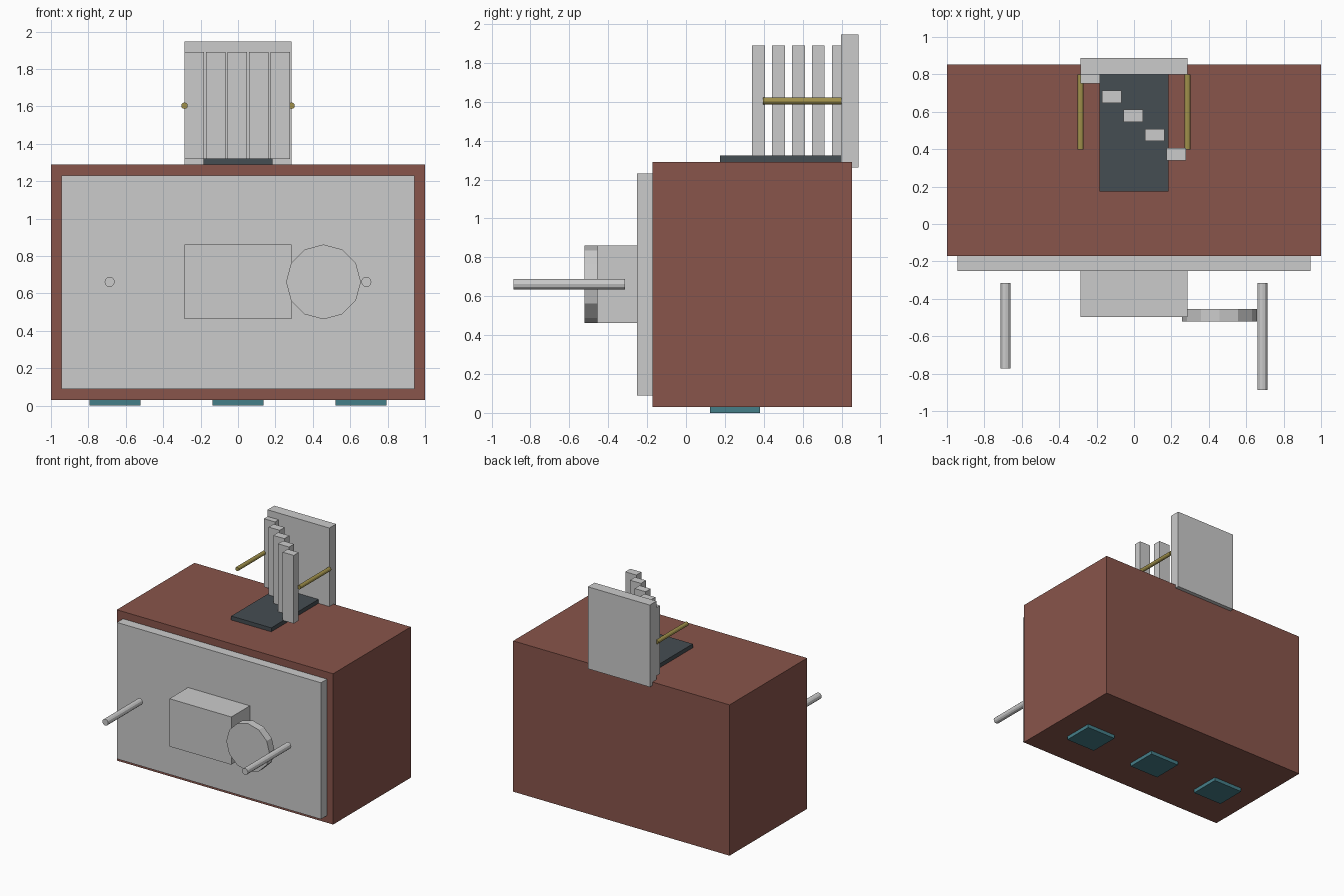
import bpy, math

if "Cube" in bpy.data.objects:
    bpy.data.objects.remove(bpy.data.objects["Cube"])


def paint(name, rgb):
    m = bpy.data.materials.new(name)
    m.diffuse_color = (*rgb, 1)
    m.use_nodes = True
    m.node_tree.nodes["Principled BSDF"].inputs["Base Color"].default_value = m.diffuse_color
    return m


red = paint("brick_red", (0.25, 0.09, 0.07))
brass = paint("brass", (0.35, 0.28, 0.07))
teal = paint("teal", (0.06, 0.21, 0.25))
slate = paint("slate", (0.06, 0.075, 0.085))


def finish(name, mat):
    o = bpy.context.object
    o.name = name
    if mat:
        o.data.materials.append(mat)
    return o


def box(name, x, y, z, mat=None):
    """Box from (min, max) ranges."""
    r = (x, y, z)
    bpy.ops.mesh.primitive_cube_add(size=1, location=[(a + b) / 2 for a, b in r])
    o = finish(name, mat)
    o.scale = [b - a for a, b in r]
    bpy.ops.object.transform_apply(location=False, rotation=False, scale=True)
    return o


def rod(name, x, y, z, radius, sides=12, mat=None):
    """Cylinder along y, y given as (min, max)."""
    bpy.ops.mesh.primitive_cylinder_add(
        vertices=sides, radius=radius, depth=y[1] - y[0],
        location=(x, (y[0] + y[1]) / 2, z), rotation=(math.pi / 2, 0, 0))
    return finish(name, mat)


# Main cabinet, front panel and central housing
box("body", (-1, 1), (-0.172, 0.853), (0.03, 1.29), red)
box("front_panel", (-0.943, 0.943), (-0.252, -0.172), (0.09, 1.23))
box("front_housing", (-0.286, 0.286), (-0.497, -0.252), (0.463, 0.862))

# Faceted dial and the two handles
rod("dial", 0.457, (-0.521, -0.455), 0.662, 0.2)
rod("handle_left", -0.686, (-0.772, -0.315), 0.662, 0.027)
rod("handle_right", 0.686, (-0.887, -0.315), 0.662, 0.027)

# Top plate and upright back plate
box("top_plate", (-0.185, 0.185), (0.175, 0.805), (1.285, 1.323), slate)
box("back_plate", (-0.286, 0.286), (0.798, 0.887), (1.261, 1.946))

# Staggered upright slats
for i in range(5):
    x, y = -0.234 + 0.115 * i, 0.783 - 0.1025 * i
    box(f"slat_{i + 1}", (x - 0.051, x + 0.051), (y - 0.033, y + 0.033), (1.32, 1.89))

# Brass side rails
for side, s in (("left", -1), ("right", 1)):
    rod(f"rail_{side}", s * 0.286, (0.397, 0.8), 1.604, 0.017, mat=brass)

# Feet
for i, x in enumerate((-0.658, 0, 0.658)):
    box(f"foot_{i + 1}", (x - 0.137, x + 0.137), (0.123, 0.38), (0, 0.035), teal)
